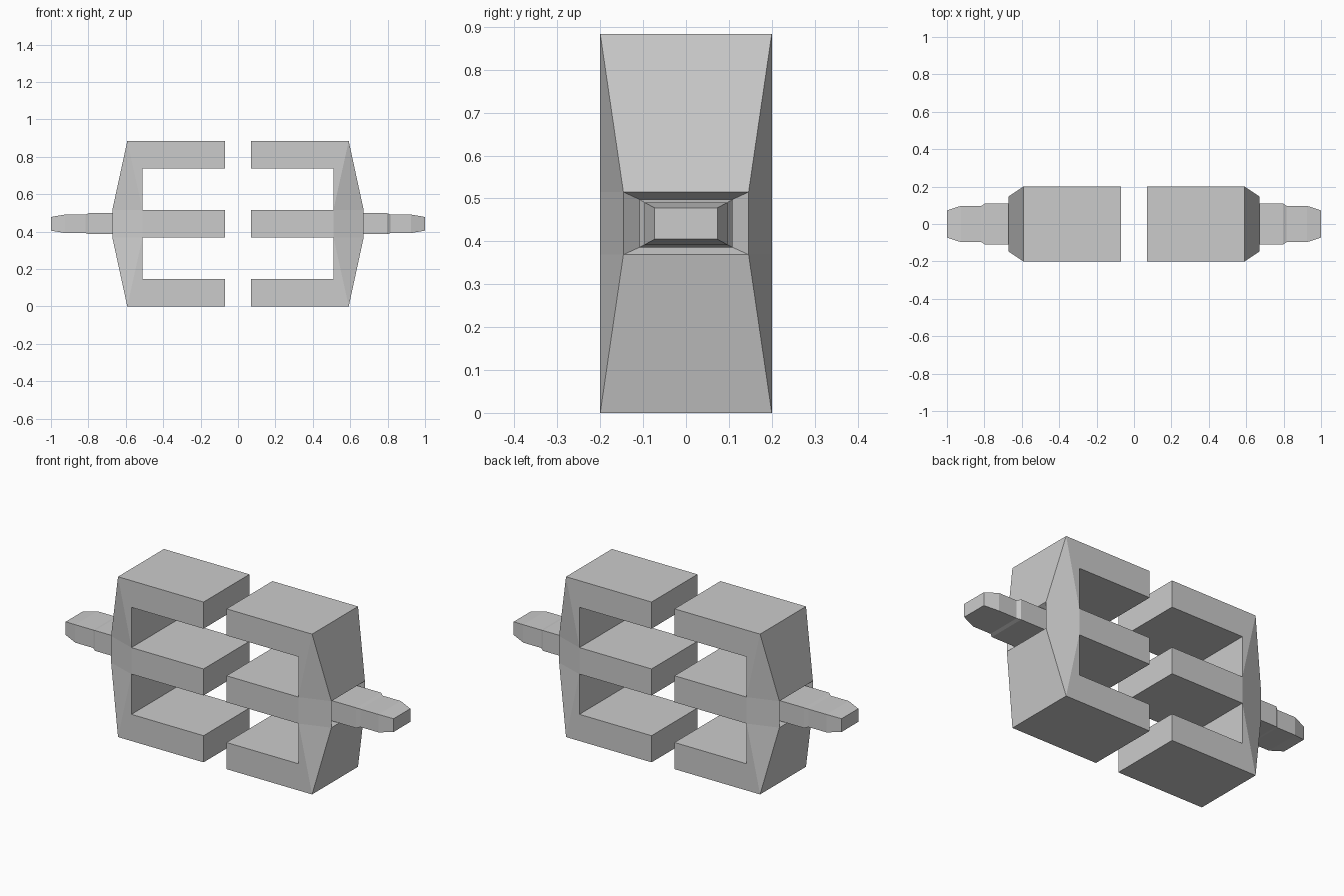
import bpy, bmesh

if "Cube" in bpy.data.objects:
    bpy.data.objects.remove(bpy.data.objects["Cube"])

def build(name, faces):
    """Mesh from polygons, welded, then mirrored across x."""
    bm = bmesh.new()
    for f in faces:
        bm.faces.new([bm.verts.new(p) for p in f])
    bmesh.ops.remove_doubles(bm, verts=bm.verts, dist=0.0005)
    bmesh.ops.recalc_face_normals(bm, faces=bm.faces)
    me = bpy.data.meshes.new(name)
    bm.to_mesh(me)
    bm.free()
    ob = bpy.data.objects.new(name, me)
    bpy.context.collection.objects.link(ob)
    ob.modifiers.new("Mirror", 'MIRROR').use_mirror_merge = False
    return ob

H, LO, HI, T = 0.884, 0.369, 0.515, 0.147   # height, middle prong, prong thickness
X0, X1, X2, X3 = 0.07, 0.51, 0.592, 0.672   # prong tip, spine inside, shoulder, end
W, WE = 0.2, 0.146                          # half widths at body and end

# E-shaped core with pinched outer spine
faces = []
for s in (-1, 1):
    def p(x, z, w=W):
        return (x, s * w, z)
    lo_end, hi_end = p(X3, LO, WE), p(X3, HI, WE)
    faces += [
        [p(X0, 0), p(X2, 0), p(X1, LO), p(X1, T), p(X0, T)],
        [p(X0, LO), p(X1, LO), p(X1, HI), p(X0, HI)],
        [p(X0, H), p(X2, H), p(X1, HI), p(X1, H - T), p(X0, H - T)],
        [p(X2, 0), lo_end, p(X1, LO)],
        [p(X1, LO), lo_end, hi_end, p(X1, HI)],
        [p(X2, H), hi_end, p(X1, HI)],
    ]
# walls across the depth, following the E outline
path = [(X3, LO, WE), (X2, 0, W), (X0, 0, W), (X0, T, W), (X1, T, W), (X1, LO, W),
        (X0, LO, W), (X0, HI, W), (X1, HI, W), (X1, H - T, W), (X0, H - T, W),
        (X0, H, W), (X2, H, W), (X3, HI, WE)]
for (xa, za, wa), (xb, zb, wb) in zip(path, path[1:]):
    faces.append([(xa, -wa, za), (xa, wa, za), (xb, wb, zb), (xb, -wb, zb)])

# Recessed socket and stepped end pin: x, half width, bottom, top
rings = [(X3, WE, LO, HI), (0.64, 0.109, 0.386, 0.498), (0.797, 0.109, 0.386, 0.498),
         (0.815, 0.097, 0.392, 0.491), (0.925, 0.097, 0.392, 0.491),
         (1.0, 0.073, 0.405, 0.478)]
loops = [[(x, -w, a), (x, w, a), (x, w, b), (x, -w, b)] for x, w, a, b in rings]
for la, lb in zip(loops, loops[1:]):
    for i in range(4):
        j = (i + 1) % 4
        faces.append([la[i], la[j], lb[j], lb[i]])
faces.append(loops[-1])

build("pronged_core_pair", faces)
